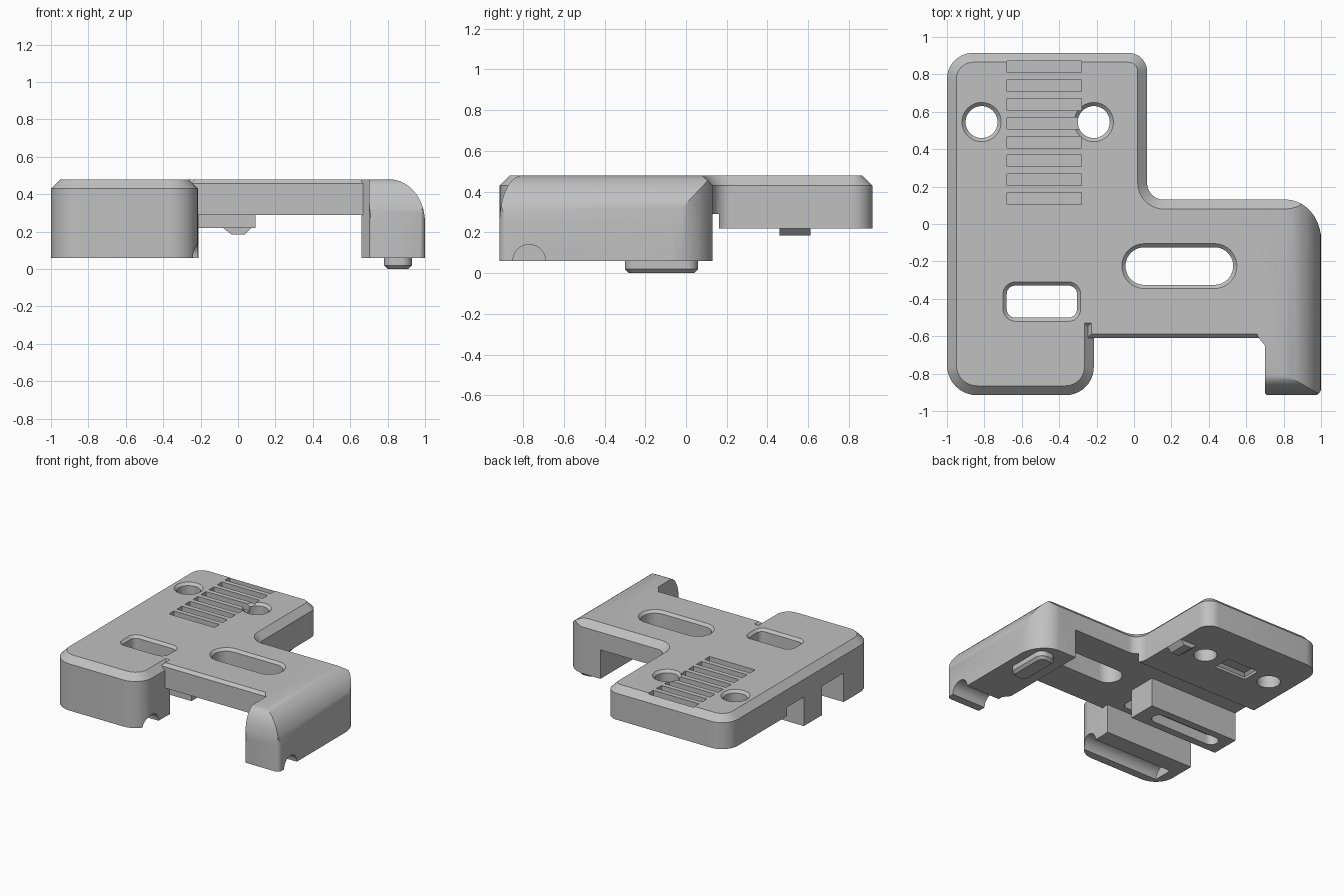
import bpy, bmesh, math
from mathutils import Vector

cube = bpy.data.objects.get("Cube")
if cube:
    bpy.data.objects.remove(cube, do_unlink=True)

grey = bpy.data.materials.new("light_grey_plastic")
grey.use_nodes = True
colour = (0.53, 0.53, 0.53, 1)
grey.diffuse_color = colour
grey.node_tree.nodes["Principled BSDF"].inputs["Base Color"].default_value = colour

# Maps from (profile u, profile v, distance along the axis) to space
AXES = {
    "z": lambda u, v, t: (u, v, t),
    "y": lambda u, v, t: (u, t, v),
    "x": lambda u, v, t: (t, u, v),
}


def rounded(corners, steps=10):
    """Round right-angled corners given as (u, v[, radius to previous[, radius to next]])."""
    points = []
    for i, corner in enumerate(corners):
        p = Vector(corner[:2])
        if len(corner) == 2:
            points.append(p)
            continue
        before = (Vector(corners[i - 1][:2]) - p).normalized() * corner[2]
        after = (Vector(corners[(i + 1) % len(corners)][:2]) - p).normalized() * corner[-1]
        centre = p + before + after
        for s in range(steps + 1):
            a = math.pi / 2 * s / steps
            points.append(centre - after * math.cos(a) - before * math.sin(a))
    return points


def rect(u0, u1, v0, v1, r=0):
    corners = [(u0, v0), (u1, v0), (u1, v1), (u0, v1)]
    return rounded([c + (r,) for c in corners]) if r else corners


def prism(name, outline, t0, t1, chamfer=0, axis="z"):
    """Extrude an outline from t0 to t1, tapering the t1 end by the chamfer."""
    bm = bmesh.new()
    place = AXES[axis]
    step = math.copysign(chamfer, t1 - t0)
    start, end = ([bm.verts.new(place(p[0], p[1], t)) for p in outline]
                  for t in (t0, t1 - step))
    bm.faces.new(start[::-1])
    cap = bm.faces.new(end)
    for i in range(len(start)):
        bm.faces.new((start[i - 1], start[i], end[i], end[i - 1]))
    bm.normal_update()
    if chamfer:
        bmesh.ops.inset_region(bm, faces=[cap], thickness=chamfer, use_even_offset=True)
        bmesh.ops.translate(bm, verts=cap.verts, vec=place(0, 0, step))
    if bm.calc_volume(signed=True) < 0:
        bmesh.ops.reverse_faces(bm, faces=bm.faces)
    mesh = bpy.data.meshes.new(name)
    bm.to_mesh(mesh)
    bm.free()
    mesh.materials.append(grey)
    obj = bpy.data.objects.new(name, mesh)
    bpy.context.collection.objects.link(obj)
    return obj


def combine(target, other, operation):
    """Apply a boolean and discard the helper."""
    mod = target.modifiers.new("shape", "BOOLEAN")
    mod.operation = operation
    mod.solver = "MANIFOLD"
    mod.object = other
    bpy.context.view_layer.objects.active = target
    bpy.ops.object.modifier_apply(modifier=mod.name)
    bpy.data.objects.remove(other, do_unlink=True)


def cut(target, *args, **kw):
    combine(target, prism("cutter", *args, **kw), "DIFFERENCE")


TOP, FOOT = 0.48, 0.06

# Main shell: column with a branch toward the side arm
shell = prism("cover_shell", rounded([
    (-1, -0.915, 0.16), (-0.215, -0.915, 0.15), (-0.215, -0.58), (0.78, -0.58),
    (0.78, 0.13), (0.07, 0.13, 0.09), (0.07, 0.915, 0.1), (-1, 0.915, 0.14)]),
    FOOT, TOP, 0.05)

# Underside hollows, leaving the rear block, cross rib and front leg
for x0, x1, y0, y1, height in (
        (-1.1, 1, 0.16, 1, 0.22),
        (-1.1, 1, -0.05, 0.161, 0.29),
        (-1.1, 1, -0.55, -0.28, 0.29),
        (-0.212, 1, -1, 0.161, 0.29)):
    cut(shell, rect(x0, x1, y0, y1), -0.1, height)

# Front lip of the branch
combine(shell, prism("front_lip", rect(-0.25, 0.72, -0.61, -0.3), 0.29, TOP, 0.022), "UNION")

# Side arm: plan shape trimmed by its front and side profiles
arm = prism("side_arm", rounded([
    (0.66, 0.131), (0.66, -0.6), (0.7, -0.65), (0.7, -0.917, 0.02),
    (1.001, -0.917, 0.04), (1.001, 0.131, 0.22, 0.19)]), FOOT, 0.5)
front_profile = rounded([(0.5, 0), (1, 0), (1, TOP, 0.23, 0.19), (0.5, TOP)])
combine(arm, prism("trim", front_profile, -1.2, 1.2, axis="y"), "INTERSECT")
side_profile = rounded([(-0.915, 0), (0.13, 0), (0.13, 0.43), (0.08, TOP),
                        (-0.915, TOP, 0.11, 0.23)])
combine(arm, prism("trim", side_profile, 0, 1.3, axis="x"), "INTERSECT")
combine(shell, arm, "UNION")

# Retaining clip under the arm
combine(shell, prism("arm_clip", rect(0.78, 0.93, -0.3, 0.06, 0.06), 0.09, 0, 0.02), "UNION")

# Tapered locating ridge under the rear block
ridge = [(-0.08, 0.23), (-0.08, 0.22), (-0.035, 0.185), (0.035, 0.185), (0.07, 0.22), (0.07, 0.23)]
combine(shell, prism("locating_ridge", ridge, 0.46, 0.61, axis="y"), "UNION")

# Through openings with countersunk rims
for x0, x1, y0, y1, r in (
        (-0.92, -0.71, 0.44, 0.65, 0.1049),
        (-0.32, -0.11, 0.44, 0.65, 0.1049),
        (-0.065, 0.55, -0.345, -0.105, 0.1199),
        (-0.7, -0.285, -0.52, -0.31, 0.065)):
    cut(shell, rect(x0, x1, y0, y1, r), 0.6, 0.46, 0.02)
    d = 0.0195
    cut(shell, rect(x0 + d, x1 - d, y0 + d, y1 - d, r - d), -0.1, 0.5)

# Grip grooves
for i in range(8):
    y = 0.84 - 0.1005 * i
    cut(shell, rect(-0.68, -0.28, y - 0.031, y + 0.031), 0.43, 0.6)

# Rod channel across the front feet
channel = rect(-0.85, -0.69, FOOT - 0.08, FOOT + 0.08, 0.0799)
cut(shell, channel, -0.92, 1.1, axis="x")

# Slot in the cross rib and shallow pocket in the rear block
cut(shell, rect(-0.92, -0.32, -0.22, -0.11, 0.054), -0.1, 0.14)
cut(shell, rect(-0.66, -0.38, 0.46, 0.61), 0.1, 0.26, 0.02)

# Smooth the rounded walls while keeping crisp edges
bpy.ops.object.select_all(action="DESELECT")
shell.select_set(True)
bpy.context.view_layer.objects.active = shell
bpy.ops.object.shade_smooth_by_angle(angle=math.radians(25))
